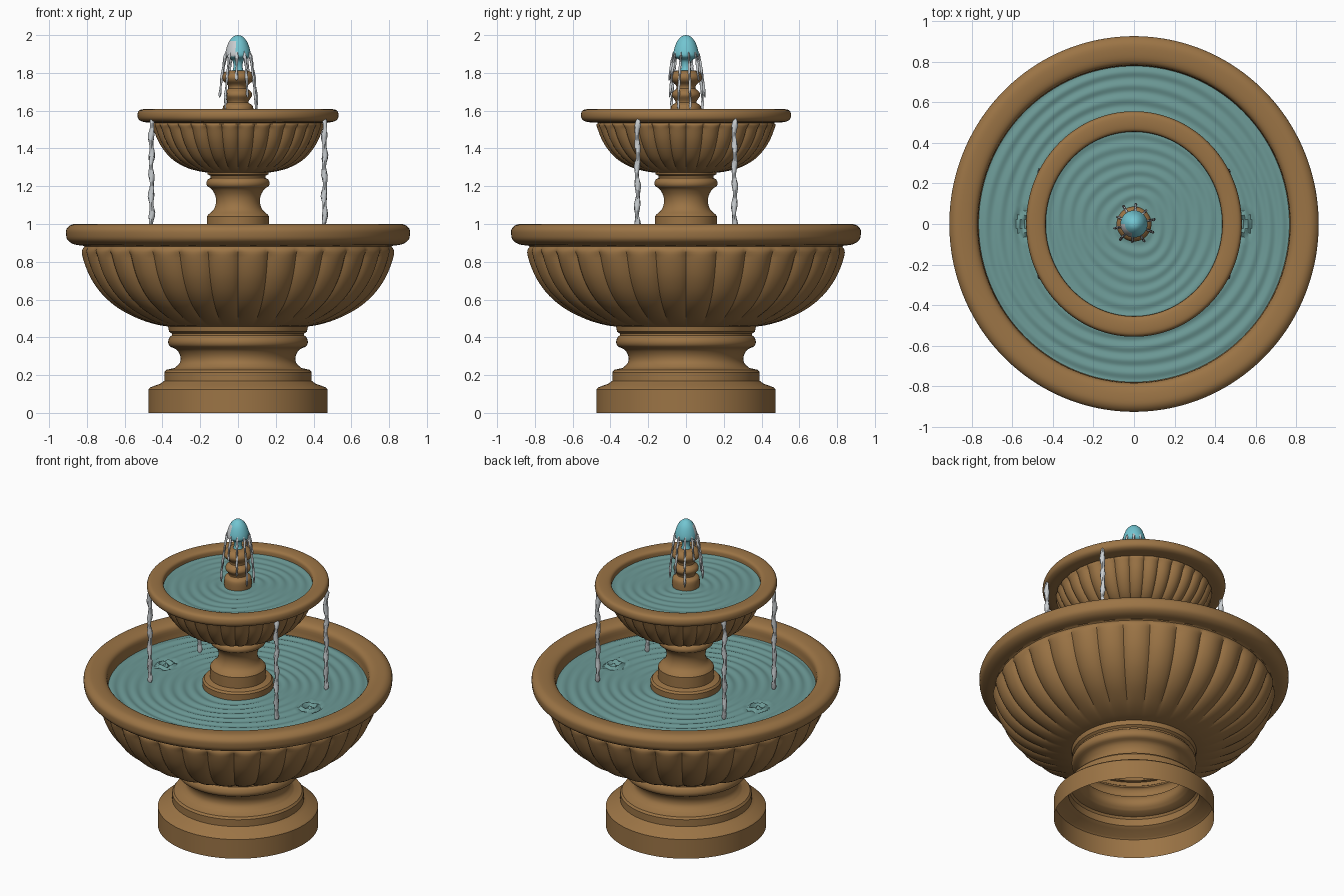
import bpy, bmesh, math, random
from math import sin, cos, pi, exp

if "Cube" in bpy.data.objects:
    bpy.data.objects.remove(bpy.data.objects["Cube"])
random.seed(4)


def mat(name, rgb):
    m = bpy.data.materials.new(name)
    m.diffuse_color = (*rgb, 1)
    m.use_nodes = True
    m.node_tree.nodes["Principled BSDF"].inputs["Base Color"].default_value = m.diffuse_color
    return m


STONE = mat("tan_stone", (0.33, 0.175, 0.06))
WATER = mat("pool_water", (0.15, 0.32, 0.305))
JET = mat("jet_water", (0.17, 0.56, 0.64))
FOAM = mat("white_foam", (0.58, 0.61, 0.63))


def finish(bm, name, mats, angle=35):
    bmesh.ops.remove_doubles(bm, verts=bm.verts, dist=1e-5)
    me = bpy.data.meshes.new(name)
    bm.to_mesh(me)
    bm.free()
    for m in mats:
        me.materials.append(m)
    ob = bpy.data.objects.new(name, me)
    bpy.context.collection.objects.link(ob)
    bpy.ops.object.select_all(action='DESELECT')
    ob.select_set(True)
    bpy.context.view_layer.objects.active = ob
    bpy.ops.object.shade_smooth_by_angle(angle=math.radians(angle))
    return ob


def skin(bm, rings):
    # Quads between successive closed rings of points
    vs = [[bm.verts.new(p) for p in ring] for ring in rings]
    n = len(vs[0])
    for a, b in zip(vs, vs[1:]):
        for i in range(n):
            j = (i + 1) % n
            bm.faces.new((a[i], a[j], b[j], b[i]))


def lathe(name, prof, mats, segs=96, ys=1.0, shape=None, angle=35):
    # Revolve (radius, z) points; shape(r, z, t) may modulate them
    bm = bmesh.new()
    rings = []
    for r, z in prof:
        ring = []
        for i in range(segs):
            t = 2 * pi * i / segs
            rr, zz = shape(r, z, t) if shape else (r, z)
            ring.append((rr * cos(t), rr * sin(t) * ys, zz))
        rings.append(ring)
    skin(bm, rings)
    return finish(bm, name, mats, angle)


def smooth(pts, n=4):
    # Catmull-Rom refinement of a profile
    p = [pts[0]] + pts + [pts[-1]]
    out = []
    for k in range(1, len(p) - 2):
        for s in range(n):
            t = s / n
            out.append(tuple(0.5 * (2 * b + (c - a) * t + (2 * a - 5 * b + 4 * c - d) * t * t
                                    + (3 * b - a - 3 * c + d) * t ** 3)
                             for a, b, c, d in zip(p[k - 1], p[k], p[k + 1], p[k + 2])))
    return out + [pts[-1]]


def flutes(z0, z1, depth, count=32):
    # Rounded gadroons between two heights
    def f(r, z, t):
        u = (z - z0) / (z1 - z0)
        w = min(1, max(0, u * 6), max(0, (1 - u) * 8))
        return r + depth * w * (abs(sin(count * t / 2)) ** 0.7 - 1), z
    return f


def tube(bm, path, radius, sides=8, twist=60):
    # Lobed, twisting strand of water along a mostly vertical path
    rings = []
    for k, (x, y, z) in enumerate(path):
        end = 0.35 if k in (0, len(path) - 1) else 1
        ring = []
        for i in range(sides):
            a = 2 * pi * i / sides
            r = radius * end * (1 + 0.3 * cos(2 * a + twist * z) + random.uniform(-.1, .1))
            ring.append((x + r * cos(a), y + r * sin(a), z))
        rings.append(ring)
    skin(bm, rings[::-1])
    bm.faces.new([v for v in list(bm.verts)[-sides:]])


# Stepped pedestal, open underneath
lathe("pedestal", [(0.475, 0), (0.475, 0.125), (0.465, 0.135), (0.41, 0.155), (0.39, 0.17),
                   (0.39, 0.215), (0.38, 0.228), (0.335, 0.238)]
      + smooth([(0.335, 0.238), (0.308, 0.265), (0.305, 0.30), (0.325, 0.335), (0.36, 0.352),
                (0.37, 0.375), (0.362, 0.4), (0.35, 0.41)], 3)
      + [(0.35, 0.42), (0.365, 0.43), (0.372, 0.465)], [STONE])

# Large lower bowl with rolled rim
lathe("lower_bowl", smooth([(0.34, 0.455), (0.42, 0.465), (0.52, 0.495), (0.63, 0.55), (0.715, 0.62),
                            (0.775, 0.70), (0.812, 0.78), (0.83, 0.85), (0.815, 0.88)])
      + smooth([(0.82, 0.885), (0.87, 0.893), (0.902, 0.915), (0.91, 0.945), (0.907, 0.975),
                (0.88, 0.997), (0.84, 1.0), (0.795, 0.992), (0.772, 0.97), (0.768, 0.92),
                (0.76, 0.87)], 3),
      [STONE], 320, 1.017, flutes(0.455, 0.885, 0.028))

# Upper column and its plinth
lathe("upper_column", [(0.21, 0.88), (0.21, 0.95), (0.2, 0.962), (0.165, 0.97), (0.165, 1.04), (0.155, 1.052)]
      + smooth([(0.155, 1.052), (0.13, 1.075), (0.117, 1.11), (0.12, 1.15), (0.14, 1.185),
                (0.162, 1.2), (0.167, 1.22), (0.158, 1.237), (0.145, 1.243)], 3)
      + [(0.145, 1.255), (0.16, 1.262), (0.165, 1.285)], [STONE])

# Small upper bowl with rolled rim
lathe("upper_bowl", smooth([(0.14, 1.27), (0.20, 1.278), (0.27, 1.297), (0.34, 1.335), (0.39, 1.385),
                            (0.425, 1.44), (0.447, 1.495), (0.455, 1.525), (0.445, 1.535)])
      + smooth([(0.455, 1.537), (0.50, 1.54), (0.525, 1.553), (0.532, 1.575), (0.525, 1.6),
                (0.50, 1.608), (0.46, 1.606), (0.438, 1.595), (0.435, 1.565), (0.43, 1.53)], 3),
      [STONE], 320, 1.045, flutes(1.27, 1.54, 0.018))

# Turned finial that carries the jet
lathe("finial", smooth([(0.08, 1.54), (0.082, 1.60), (0.076, 1.628), (0.055, 1.642), (0.062, 1.66),
                        (0.075, 1.68), (0.07, 1.7), (0.05, 1.718), (0.056, 1.738), (0.078, 1.757),
                        (0.086, 1.778), (0.075, 1.80), (0.05, 1.812), (0, 1.814)], 3), [STONE], 48)


# Rippled pools
def ripples(amp, wave, spots=()):
    def f(r, z, t):
        x, y = r * cos(t), r * sin(t)
        h = amp * sin(2 * pi * (r + 0.008 * sin(3 * t + 9 * r)) / wave)
        for sx, sy in spots:
            d = math.hypot(x - sx, y - sy)
            h += 0.012 * exp(-(d / 0.075) ** 4) * cos(2 * pi * d / 0.045)
        return r, z + h
    return f


lathe("lower_pool", [(0.772 * (1 - i / 110), 0.91) for i in range(111)], [WATER], 160, 1.017,
      ripples(0.004, 0.065, [(0.52, 0), (-0.52, 0)]))
lathe("upper_pool", [(0.438 * (1 - i / 60), 1.565) for i in range(61)], [WATER], 96, 1.045,
      ripples(0.003, 0.06))

# Four falling streams from the upper rim
for sx in (-1, 1):
    for sy in (-1, 1):
        bm = bmesh.new()
        tube(bm, [(sx * 0.458 + 0.003 * sin(k * 0.9), sy * 0.257 + 0.003 * cos(k * 0.7),
                   1.565 - 0.66 * k / 30) for k in range(31)], 0.013)
        finish(bm, "stream_%s_%s" % ("right" if sx > 0 else "left", "back" if sy > 0 else "front"),
               [FOAM], 50)

# Mushroom-shaped jet, with foam on its front left side
jet = lathe("jet", smooth([(0.034, 1.80), (0.024, 1.83), (0.03, 1.865), (0.06, 1.882), (0.067, 1.9),
                           (0.06, 1.935), (0.045, 1.97), (0.022, 1.994), (0, 2.0)], 3), [JET, FOAM], 32)
for p in jet.data.polygons:
    a = math.degrees(math.atan2(p.center.y, p.center.x)) % 360
    if 185 < a < 262 and 1.885 < p.center.z < 1.965:
        p.material_index = 1

# Drips arching from the jet
for i in range(10):
    a = 2 * pi * (i + 0.35) / 10
    low = (1.60, 1.76, 1.67)[i % 3]
    bm = bmesh.new()
    path = []
    for k in range(15):
        u = k / 14
        z = 1.915 + (low - 1.915) * u
        r = 0.062 + 0.04 * min(1, (1.915 - z) / 0.26) ** 0.7
        path.append((r * cos(a), r * sin(a), z))
    tube(bm, path, 0.0065, 6)
    finish(bm, "drip_%d" % (i + 1), [FOAM], 50)
